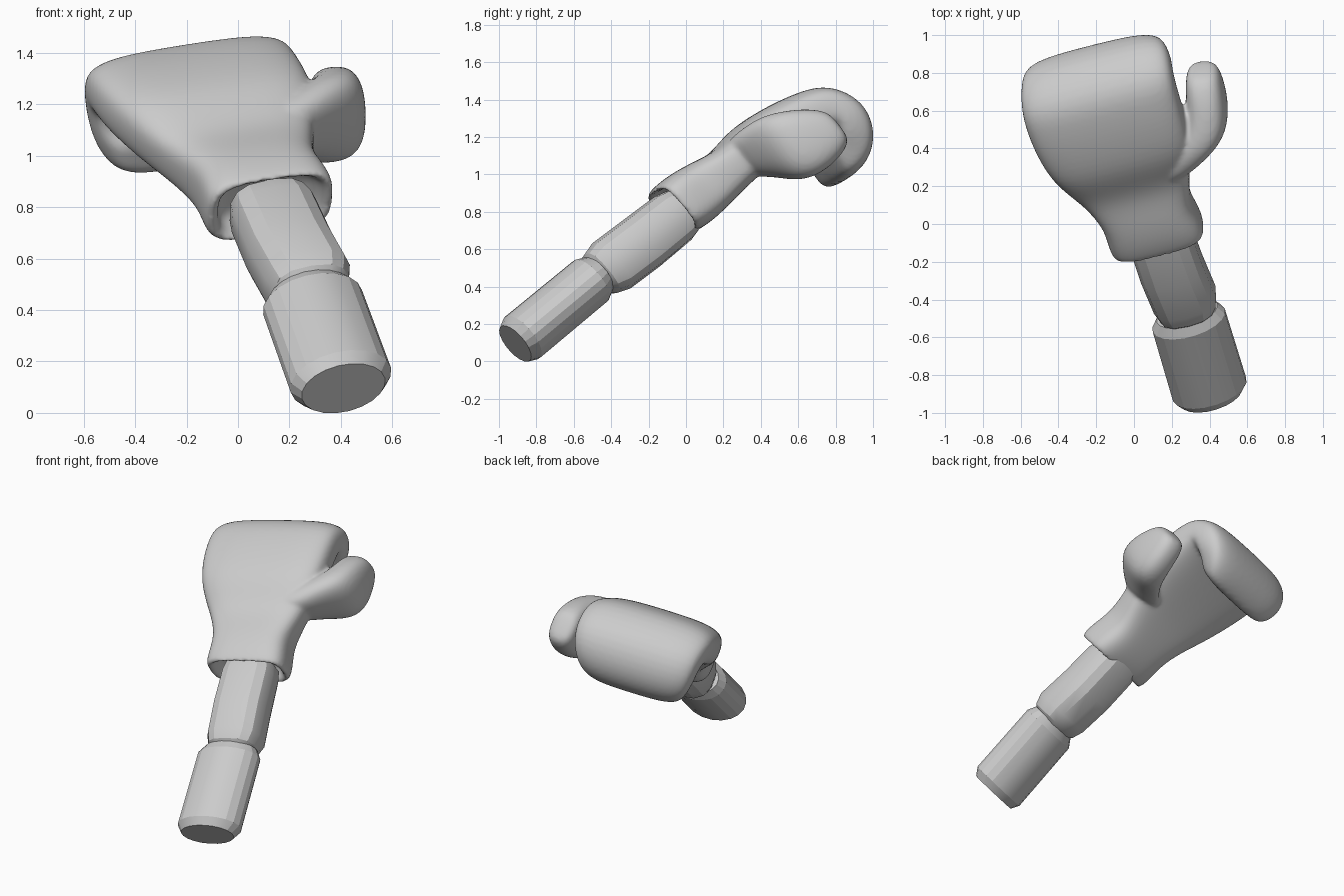
import bpy, bmesh
from math import sin, cos, pi, radians
from mathutils import Vector

U = Vector((0.95, 0.24, 0.15)).normalized()   # sideways direction of the tilted arm


def power(v, e):
    return (1 if v >= 0 else -1) * abs(v) ** (2 / e)


def loft(bm, sections, side=U, count=16, e=2.0):
    """Sections are (x, y, z, half width, half thickness, pitch in degrees)."""
    rings = []
    for x, y, z, hw, ht, pitch in sections:
        p = radians(pitch)
        n = side.cross(Vector((0, cos(p), sin(p)))).normalized()
        ring = []
        for i in range(count):
            a = 2 * pi * (i + 0.5) / count
            ring.append(bm.verts.new(Vector((x, y, z)) + side * hw * power(cos(a), e)
                                     + n * ht * power(sin(a), e)))
        rings.append(ring)
    for r0, r1 in zip(rings, rings[1:]):
        for i in range(count):
            j = (i + 1) % count
            bm.faces.new((r0[i], r0[j], r1[j], r1[i]))
    bm.faces.new(rings[0][::-1])
    bm.faces.new(rings[-1])


def finish(bm, name):
    bmesh.ops.recalc_face_normals(bm, faces=bm.faces)
    mesh = bpy.data.meshes.new(name)
    bm.to_mesh(mesh)
    bm.free()
    ob = bpy.data.objects.new(name, mesh)
    bpy.context.collection.objects.link(ob)
    return ob


def shade(ob, angle):
    bpy.ops.object.select_all(action='DESELECT')
    ob.select_set(True)
    bpy.context.view_layer.objects.active = ob
    bpy.ops.object.shade_smooth_by_angle(angle=radians(angle))


# Lower arm: faceted oval cylinder with bevelled ends
bm = bmesh.new()
loft(bm, [(0.41, -0.913, 0.095, 0.170, 0.120, 39),
          (0.400, -0.875, 0.128, 0.205, 0.145, 39),
          (0.290, -0.510, 0.430, 0.202, 0.142, 39),
          (0.280, -0.470, 0.465, 0.168, 0.115, 39)], count=20)
shade(finish(bm, "lower_arm"), 17)

# Upper arm: squarer block that runs into the cuff
bm = bmesh.new()
loft(bm, [(0.29, -0.485, 0.445, 0.115, 0.095, 40),
          (0.283, -0.455, 0.47, 0.155, 0.135, 40),
          (0.268, -0.40, 0.510, 0.175, 0.158, 40),
          (0.20, -0.24, 0.63, 0.175, 0.158, 40),
          (0.140, -0.07, 0.765, 0.172, 0.152, 40),
          (0.120, -0.02, 0.805, 0.160, 0.135, 40)], count=14, e=2.7)
shade(finish(bm, "upper_arm"), 25)

# Glove: hollow cuff, palm and curled mitten fingers
bm = bmesh.new()
loft(bm, [(0.085, 0.01, 0.865, 0.185, 0.11, 40),
          (0.12, -0.05, 0.82, 0.205, 0.125, 40),
          (0.132, -0.08, 0.797, 0.228, 0.138, 40),
          (0.130, -0.082, 0.797, 0.258, 0.155, 40),
          (0.112, -0.035, 0.83, 0.262, 0.166, 40),
          (0.09, 0.02, 0.87, 0.255, 0.168, 40),
          (0.055, 0.095, 0.925, 0.25, 0.158, 40),
          (0.01, 0.20, 1.00, 0.30, 0.132, 40),
          (-0.03, 0.27, 1.065, 0.345, 0.130, 40),
          (-0.075, 0.365, 1.155, 0.395, 0.147, 40),
          (-0.125, 0.48, 1.225, 0.415, 0.145, 32),
          (-0.165, 0.59, 1.28, 0.422, 0.140, 22),
          (-0.195, 0.70, 1.32, 0.422, 0.138, 6),
          (-0.20, 0.80, 1.27, 0.415, 0.132, -45),
          (-0.20, 0.84, 1.165, 0.395, 0.128, -80),
          (-0.195, 0.825, 1.08, 0.36, 0.12, -112),
          (-0.18, 0.775, 1.03, 0.315, 0.105, -140),
          (-0.17, 0.74, 1.015, 0.25, 0.07, -150)], e=3.6)
# Thumb
loft(bm, [(0.12, 0.24, 1.06, 0.12, 0.10, 40),
          (0.25, 0.37, 1.11, 0.135, 0.155, 38),
          (0.36, 0.49, 1.135, 0.138, 0.205, 30),
          (0.388, 0.61, 1.165, 0.118, 0.205, 30),
          (0.376, 0.72, 1.215, 0.105, 0.170, 35),
          (0.362, 0.795, 1.25, 0.092, 0.120, 38),
          (0.36, 0.82, 1.262, 0.055, 0.07, 38)],
     side=Vector((0.99, 0.08, 0.08)).normalized(), count=12, e=2.7)
glove = finish(bm, "glove")
m = glove.modifiers.new("round", 'SUBSURF')
m.levels = m.render_levels = 2
m = glove.modifiers.new("merge", 'REMESH')
m.mode = 'VOXEL'
m.voxel_size = 0.013
m.use_smooth_shade = True
m = glove.modifiers.new("blend", 'SMOOTH')
m.factor = 0.5
m.iterations = 5

# Small raised crease on the back of the hand
bm = bmesh.new()
loft(bm, [(0.03, 0.160, 1.085, 0.09, 0.016, 130),
          (0.03, 0.148, 1.105, 0.118, 0.016, 130),
          (0.03, 0.140, 1.118, 0.110, 0.008, 130)], count=12)
shade(finish(bm, "back_crease"), 40)
